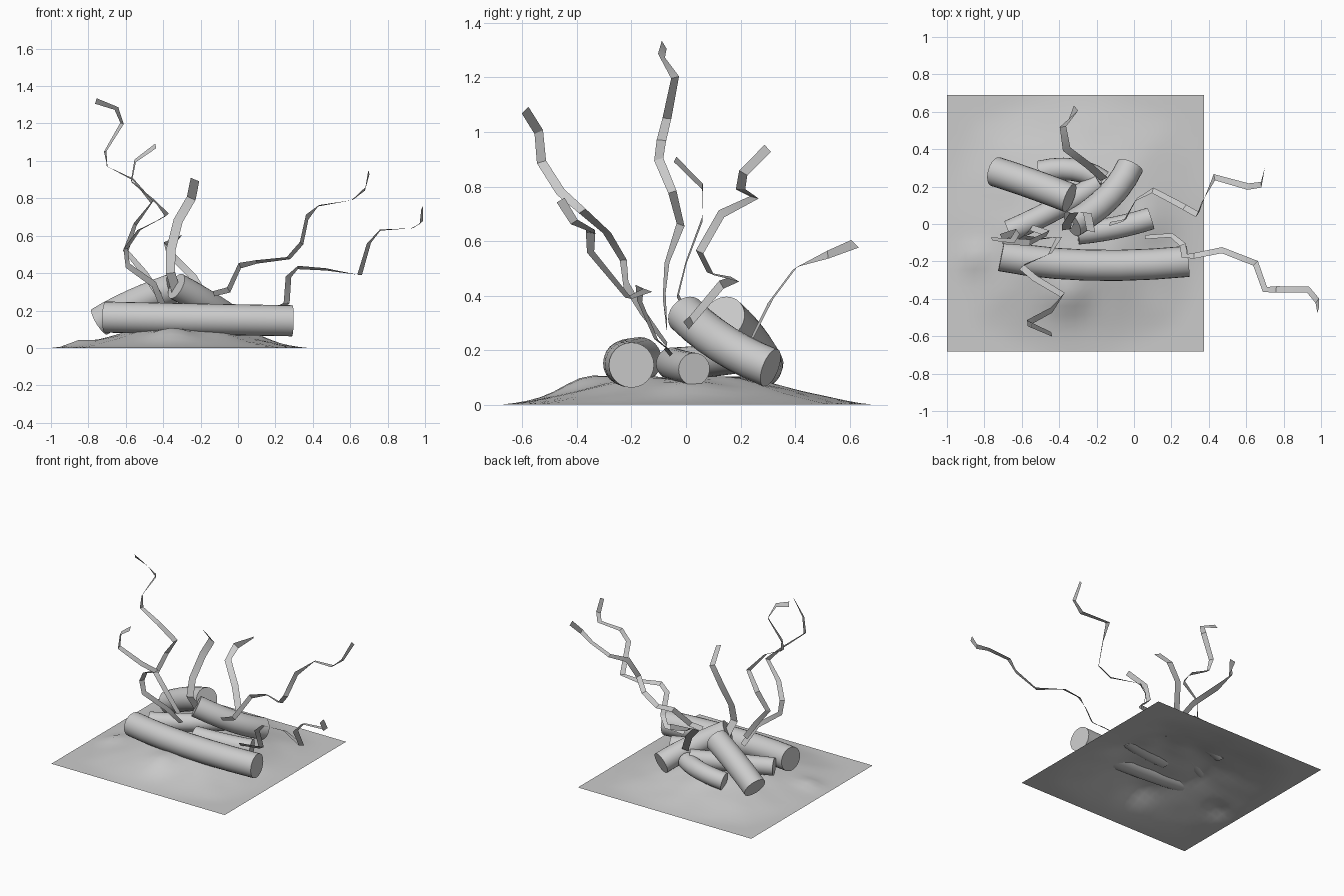
import bpy, bmesh, math
from mathutils import Vector, noise

cube = bpy.data.objects.get("Cube")
if cube:
    bpy.data.objects.remove(cube, do_unlink=True)

grey = bpy.data.materials.new("plain grey")
grey.use_nodes = True
grey.diffuse_color = (0.6, 0.6, 0.6, 1)
grey.node_tree.nodes["Principled BSDF"].inputs["Base Color"].default_value = (0.6, 0.6, 0.6, 1)


def finish(name, bm, angle):
    mesh = bpy.data.meshes.new(name)
    bm.to_mesh(mesh)
    bm.free()
    mesh.materials.append(grey)
    ob = bpy.data.objects.new(name, mesh)
    bpy.context.collection.objects.link(ob)
    bpy.ops.object.select_all(action="DESELECT")
    ob.select_set(True)
    bpy.context.view_layer.objects.active = ob
    bpy.ops.object.shade_smooth_by_angle(angle=math.radians(angle))
    return ob


def log(name, start, middle, end, radius, steps=6, sides=24):
    """Capped round tube along a gentle bend through three points."""
    a, m, b = Vector(start), Vector(middle), Vector(end)
    c = 2 * m - (a + b) / 2
    bm = bmesh.new()
    rings = []
    for i in range(steps + 1):
        t = i / steps
        p = a * (1 - t) ** 2 + c * 2 * t * (1 - t) + b * t * t
        d = ((c - a) * (1 - t) + (b - c) * t).normalized()
        u = d.cross(Vector((0, 0, 1))).normalized()
        v = u.cross(d)
        angles = [math.tau * k / sides for k in range(sides)]
        rings.append([bm.verts.new(p + radius * (u * math.cos(q) + v * math.sin(q)))
                      for q in angles])
    for r, s in zip(rings, rings[1:]):
        for k in range(sides):
            n = (k + 1) % sides
            bm.faces.new((r[k], r[n], s[n], s[k]))
    bm.faces.new(rings[0])
    bm.faces.new(rings[-1])
    bmesh.ops.recalc_face_normals(bm, faces=bm.faces)
    finish(name, bm, 40)


def ribbon(name, points, width, phase, twist):
    """Thin twisting strip along a zigzag path."""
    pts = [Vector(p) for p in points]
    bm = bmesh.new()
    pairs = []
    for i, p in enumerate(pts):
        d = (pts[min(i + 1, len(pts) - 1)] - pts[max(i - 1, 0)]).normalized()
        u = d.cross(Vector((0.3, 1, 0.2))).normalized()
        v = d.cross(u)
        q = phase + twist * i
        w = (u * math.cos(q) + v * math.sin(q)) * width / 2
        pairs.append((bm.verts.new(p - w), bm.verts.new(p + w)))
    for (a, b), (c, d) in zip(pairs, pairs[1:]):
        bm.faces.new((a, b, d, c))
    finish(name, bm, 30)


# Square sheet of ground rising to an uneven mound
X0, Y0, HALF = -0.313, 0.003, 0.686
bm = bmesh.new()
bmesh.ops.create_grid(bm, x_segments=28, y_segments=28, size=HALF)
bumps = [(-0.36, -0.36, 0.04, 0.12), (-0.85, -0.18, 0.025, 0.07), (0.08, 0.02, 0.02, 0.12)]
for v in bm.verts:
    edge = max(abs(v.co.x), abs(v.co.y)) / HALF
    r = min(1, 0.65 * v.co.length / HALF + 0.35 * edge)
    v.co.x += X0
    v.co.y += Y0
    z = 0.1 * min(1, 1.5 * (1 - r)) ** 1.3
    for bx, by, h, s in bumps:
        z += h * math.exp(-((v.co.x - bx) ** 2 + (v.co.y - by) ** 2) / s ** 2)
    z += 0.02 * noise.noise(Vector((v.co.x * 6, v.co.y * 6, 0))) * (1 - r)
    v.co.z = max(0, z) if edge < 0.99 else 0
finish("ground", bm, 30)

# Stacked logs
log("front_log", (-0.71, -0.17, 0.165), (-0.25, -0.22, 0.155), (0.29, -0.2, 0.145), 0.083)
log("left_log", (-0.74, 0.28, 0.14), (-0.56, 0.22, 0.235), (-0.345, 0.14, 0.32), 0.08)
log("leaning_log", (-0.33, 0.0, 0.33), (-0.14, 0.14, 0.22), (-0.02, 0.31, 0.135), 0.073)
log("back_log", (-0.5, 0.28, 0.12), (-0.32, 0.29, 0.15), (-0.17, 0.23, 0.16), 0.06)
log("inner_log", (-0.67, -0.04, 0.15), (-0.42, 0.08, 0.16), (-0.18, 0.22, 0.18), 0.06)
log("small_log", (-0.3, -0.05, 0.15), (-0.1, -0.02, 0.14), (0.09, 0.03, 0.13), 0.06)

# Wisps of smoke
ribbon("tall_wisp", [
    (-.42, -.07, .28), (-.5, -.08, .4), (-.6, -.07, .52), (-.55, -.02, .66),
    (-.46, -.05, .78), (-.56, -.1, .9), (-.7, -.09, .97), (-.71, -.07, 1.05),
    (-.62, -.04, 1.2), (-.65, -.09, 1.28), (-.76, -.08, 1.32)], 0.035, 0.4, 0.25)
ribbon("front_wisp", [
    (-.4, -.07, .22), (-.45, -.16, .34), (-.59, -.22, .44), (-.6, -.23, .53),
    (-.53, -.29, .63), (-.38, -.38, .71), (-.44, -.46, .78), (-.57, -.53, .89),
    (-.55, -.54, 1.0), (-.44, -.59, 1.08)], 0.035, 0.5, 0.2)
ribbon("middle_wisp", [
    (-.33, .02, .3), (-.36, -.03, .4), (-.36, 0, .52), (-.32, .06, .68),
    (-.25, .06, .8), (-.23, -.04, .9)], 0.05, 0.6, -0.12)
ribbon("back_wisp", [
    (-.16, .24, .24), (-.24, .31, .38), (-.36, .4, .5), (-.38, .52, .55),
    (-.31, .62, .59)], 0.045, 0.8, 0.1)
ribbon("left_front_wisp", [
    (.06, -.07, .19), (.2, -.06, .2), (.26, -.11, .24), (.27, -.17, .38),
    (.32, -.17, .43), (.47, -.14, .42), (.65, -.21, .39), (.7, -.35, .56),
    (.76, -.35, .63), (.93, -.35, .64), (.98, -.41, .67), (.985, -.46, .75)], 0.035, 0.5, 0.1)
ribbon("left_back_wisp", [
    (-.13, .0, .29), (-.05, .02, .31), (.01, .13, .44), (.1, .18, .46),
    (.27, .09, .48), (.34, .05, .56), (.37, .13, .7), (.43, .25, .76),
    (.61, .2, .79), (.68, .21, .85), (.7, .3, .94)], 0.035, 0.5, 0.12)
